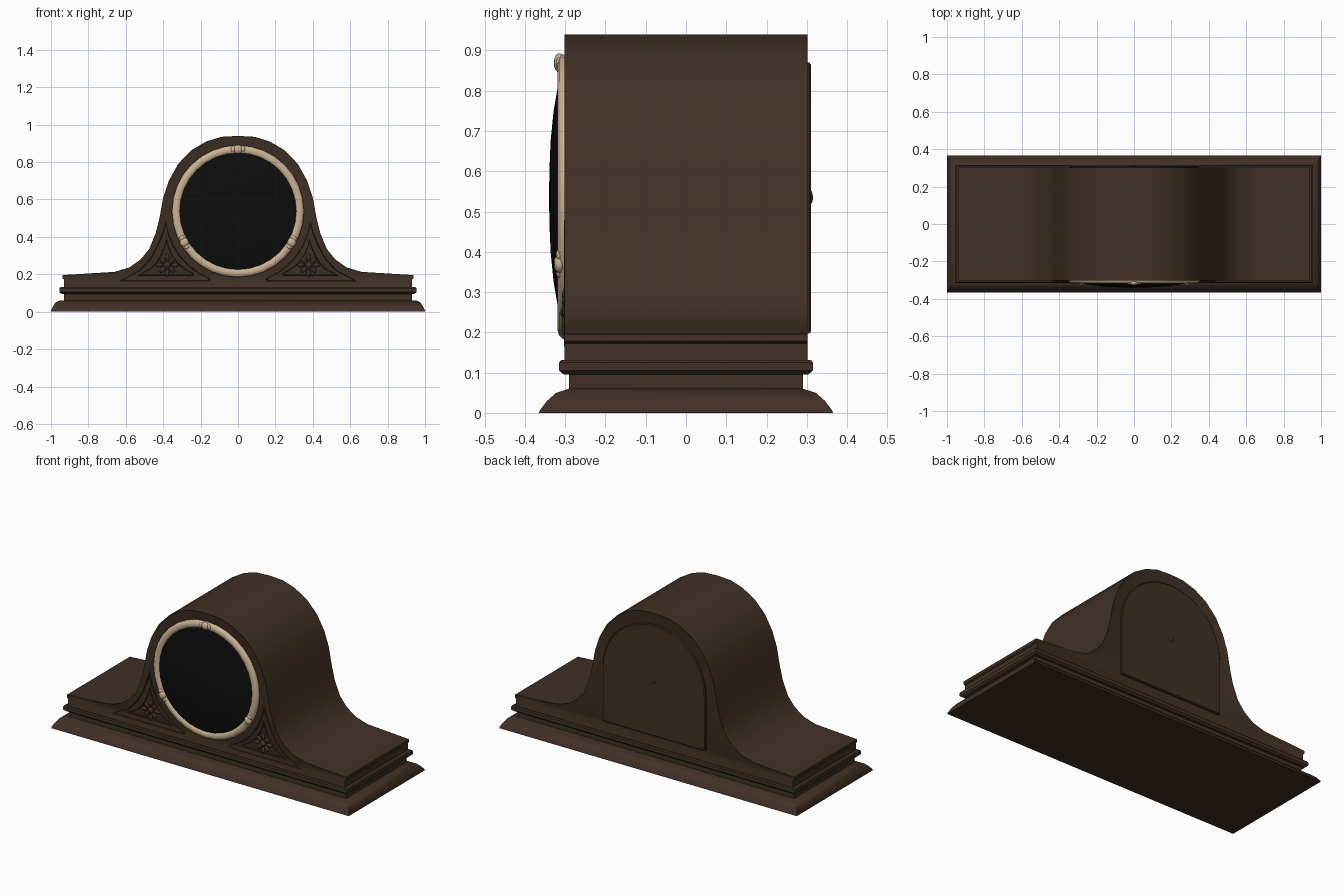
import bpy, bmesh
from math import sin, cos, pi, radians
from mathutils import Matrix, Vector

cube = bpy.data.objects.get("Cube")
if cube:
    bpy.data.objects.remove(cube)


def material(name, rgb, rough):
    m = bpy.data.materials.new(name)
    m.use_nodes = True
    m.diffuse_color = (*rgb, 1)
    bsdf = m.node_tree.nodes["Principled BSDF"]
    bsdf.inputs["Base Color"].default_value = (*rgb, 1)
    bsdf.inputs["Roughness"].default_value = rough
    return m


wood = material("dark walnut", (0.052, 0.030, 0.020), 0.6)
ivory = material("pale brass", (0.60, 0.45, 0.30), 0.5)
black = material("black dial", (0.004, 0.004, 0.004), 0.5)


def finish(name, bm, mat, angle=32):
    bmesh.ops.recalc_face_normals(bm, faces=bm.faces)
    me = bpy.data.meshes.new(name)
    bm.to_mesh(me)
    bm.free()
    me.materials.append(mat)
    me.shade_smooth()
    me.set_sharp_from_angle(angle=radians(angle))
    ob = bpy.data.objects.new(name, me)
    bpy.context.collection.objects.link(ob)
    return ob


def loft(loops, wrap=False):
    """Skin a list of closed loops; cap the ends unless the loops wrap round."""
    bm = bmesh.new()
    rows = [[bm.verts.new(p) for p in loop] for loop in loops]
    n = len(rows[0])
    pairs = list(zip(rows, rows[1:] + rows[:1])) if wrap else list(zip(rows, rows[1:]))
    for a, b in pairs:
        for i in range(n):
            j = (i + 1) % n
            bm.faces.new((a[i], a[j], b[j], b[i]))
    if not wrap:
        bm.faces.new(rows[0])
        bm.faces.new(rows[-1])
    return bm


def rectangle(hx, hy, z):
    return [(-hx, -hy, z), (hx, -hy, z), (hx, hy, z), (-hx, hy, z)]


def circle(r, y, n=32):
    return [(r * cos(2 * pi * i / n), y, DIAL_Z + r * sin(2 * pi * i / n)) for i in range(n)]


def at_depth(outline, y):
    return [(x, y, z) for x, z in outline]


def add_ball(bm, centre, size, turn=0.0):
    mat = (Matrix.Translation(centre) @ Matrix.Rotation(turn, 4, 'Y')
           @ Matrix.Diagonal((*size, 1)))
    bmesh.ops.create_uvsphere(bm, u_segments=12, v_segments=8, radius=1, matrix=mat)


DIAL_Z = 0.537

# Stepped base mouldings
finish("base_plinth", loft([rectangle(*p) for p in (
    (1.0, 0.365, 0), (1.0, 0.363, 0.006), (0.988, 0.345, 0.03),
    (0.975, 0.322, 0.05), (0.955, 0.29, 0.06))]), wood)
finish("base_neck", loft([rectangle(0.93, 0.29, 0.058), rectangle(0.93, 0.29, 0.1)]), wood)
finish("waist_moulding", loft([rectangle(*p) for p in (
    (0.943, 0.303, 0.095), (0.955, 0.315, 0.105),
    (0.955, 0.315, 0.125), (0.95, 0.310, 0.131))]), wood)

# Arched case with a sunk front and back
half = [(0.09, 0.935), (0.17, 0.91), (0.25, 0.863), (0.32, 0.79), (0.37, 0.70),
        (0.40, 0.61), (0.42, 0.50), (0.44, 0.42), (0.475, 0.335), (0.52, 0.28),
        (0.58, 0.237), (0.66, 0.213), (0.938, 0.196), (0.938, 0.178),
        (0.93, 0.172), (0.93, 0.128)]
outline = [(0, 0.94)] + half + [(-x, z) for x, z in reversed(half)]
case = loft([at_depth(outline, -0.302), at_depth(outline, 0.302)])
case.normal_update()
bmesh.ops.recalc_face_normals(case, faces=case.faces)
ends = [f for f in case.faces if len(f.verts) > 4]
bmesh.ops.inset_individual(case, faces=ends, thickness=0.016, depth=-0.005)
finish("case", case, wood)

# Arched back door with a small pull
door = [(-0.345, 0.197), (0.345, 0.197)]
door += [(0.345 * cos(pi * i / 16), 0.53 + 0.34 * sin(pi * i / 16)) for i in range(17)]
small = [(x * 0.985, 0.53 + (z - 0.53) * 0.985) for x, z in door]
finish("back_door", loft([at_depth(door, 0.29), at_depth(door, 0.306),
                          at_depth(small, 0.310)]), wood, 25)
pull = bmesh.new()
add_ball(pull, (0, 0.310, 0.535), (0.016, 0.005, 0.016))
finish("door_pull", pull, wood)

# Bezel ring, dial and domed glass
finish("bezel", loft([circle(r, y) for r, y in (
    (0.353, -0.29), (0.353, -0.307), (0.345, -0.315), (0.332, -0.319),
    (0.318, -0.316), (0.309, -0.308), (0.309, -0.29))], wrap=True), ivory, 50)
finish("domed_dial", loft([circle(r, y) for r, y in (
    (0.314, -0.295), (0.314, -0.310), (0.27, -0.319), (0.21, -0.329),
    (0.14, -0.336), (0.07, -0.339), (0.01, -0.340))]), black, 50)

# Three beads on the bezel, each a knob with a collar at either side
beads = bmesh.new()
for a in (radians(90), radians(-30), radians(210)):
    for offset, size in ((0, 0.024), (0.075, 0.015), (-0.075, 0.015)):
        x, z = 0.332 * cos(a + offset), 0.332 * sin(a + offset)
        add_ball(beads, (x, -0.314, DIAL_Z + z), (size, 0.6 * size, size))
finish("bezel_beads", beads, ivory, 60)

# Carved spandrels: two nested ridges round a rosette, on both sides
arc = [(0.39 * cos(radians(a)), DIAL_Z + 0.39 * sin(radians(a))) for a in range(-68, -7, 10)]
triangle = arc + [(0.385, 0.485), (0.405, 0.42), (0.43, 0.36), (0.47, 0.285),
                  (0.53, 0.22), (0.64, 0.162), (0.15, 0.162)]


def scaled(points, k, side):
    cx, cz = 0.375, 0.245
    return [(side * (cx + (x - cx) * k), cz + (z - cz) * k) for x, z in points]


for side, label in ((1, "left"), (-1, "right")):
    for k, part in ((1.0, "outer"), (0.62, "inner")):
        ridge = loft([at_depth(scaled(triangle, k, side), -0.294),
                      at_depth(scaled(triangle, k - 0.035, side), -0.303),
                      at_depth(scaled(triangle, k - 0.07, side), -0.294)], wrap=True)
        finish(f"{label}_{part}_spandrel_ridge", ridge, wood)
    rosette = bmesh.new()
    hub = Vector((side * 0.378, -0.299, 0.25))
    add_ball(rosette, hub, (0.018, 0.013, 0.018))
    for i in range(8):
        a = pi * i / 4
        reach = 0.042 if i % 2 == 0 else 0.035
        add_ball(rosette, hub + Vector((cos(a), 0, sin(a))) * reach,
                 (0.02, 0.009, 0.011), -a)
    finish(f"{label}_rosette", rosette, wood, 60)
